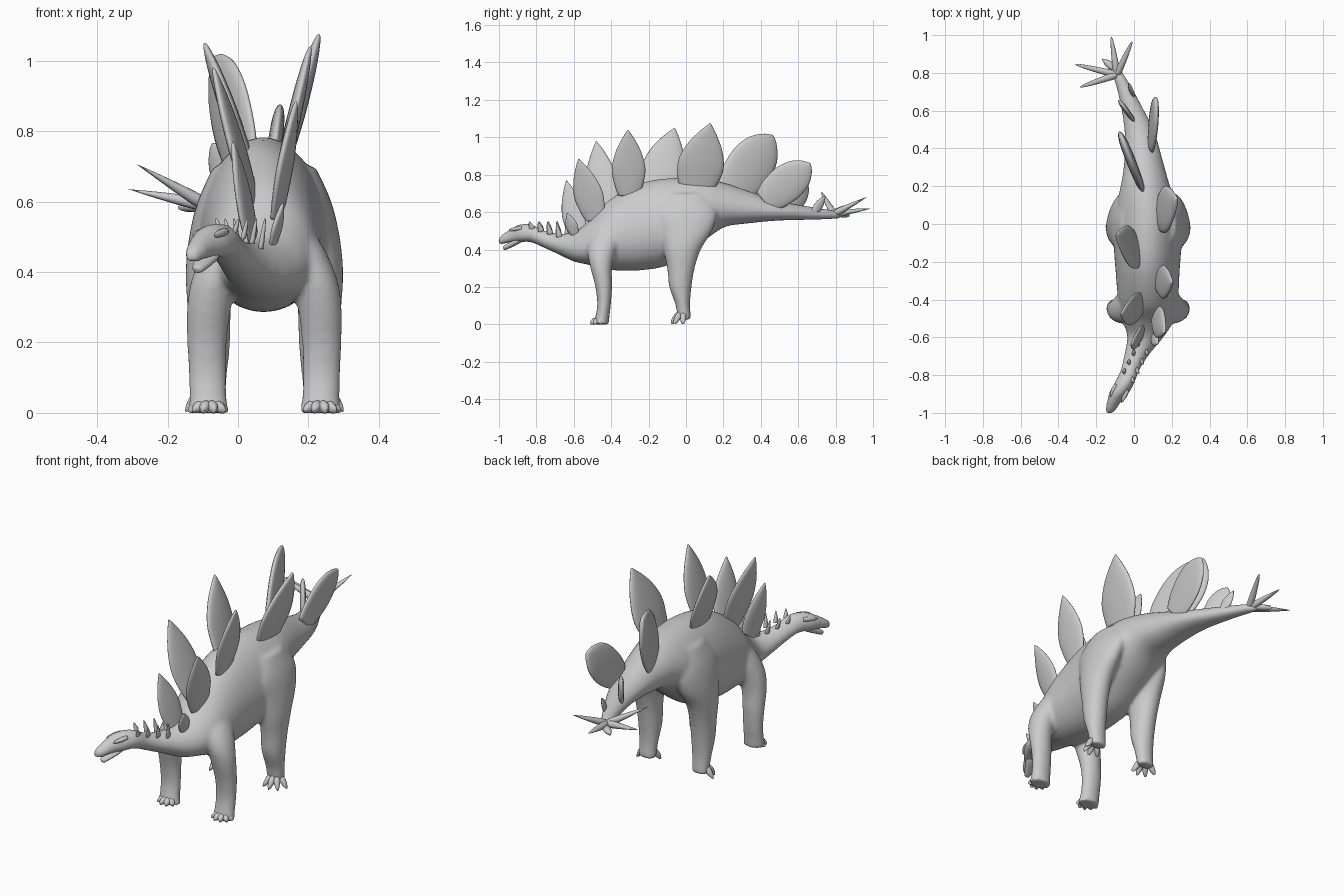
import bpy
import bmesh
from math import cos, sin, pi
from mathutils import Vector

default = bpy.data.objects.get("Cube")
if default:
    bpy.data.objects.remove(default, do_unlink=True)

grey = bpy.data.materials.new("stone grey")
grey.use_nodes = True
grey.diffuse_color = (0.6, 0.6, 0.6, 1)
shader = grey.node_tree.nodes["Principled BSDF"]
shader.inputs["Base Color"].default_value = grey.diffuse_color
shader.inputs["Roughness"].default_value = 0.7

MIDDLE = 0.075  # x of the body's own centre line
X, Y, Z = Vector((1, 0, 0)), Vector((0, 1, 0)), Vector((0, 0, 1))


def resample(rows, steps=5):
    """Smooth a list of number rows with a Catmull-Rom spline."""
    out = []
    for i in range(len(rows) - 1):
        a, b, c, d = (rows[min(max(i + k, 0), len(rows) - 1)] for k in (-1, 0, 1, 2))
        for s in range(steps):
            t = s / steps
            out.append([q + 0.5 * t * (r - p + t * (2 * p - 5 * q + 4 * r - e + t * (3 * (q - r) + e - p)))
                        for p, q, r, e in zip(a, b, c, d)])
    return out + [rows[-1]]


def loft(bm, sections, sides=24, egg=0.0):
    """Skin closed rings; each section is a centre and two half axes."""
    rings = []
    for centre, u, v in sections:
        angles = [2 * pi * k / sides for k in range(sides)]
        rings.append([bm.verts.new(centre + u * cos(a) * (1 - egg * sin(a)) + v * sin(a)) for a in angles])
    faces = [bm.faces.new(rings[0]), bm.faces.new(rings[-1])]
    for low, high in zip(rings, rings[1:]):
        for k in range(sides):
            n = (k + 1) % sides
            faces.append(bm.faces.new((low[k], low[n], high[n], high[k])))
    bmesh.ops.recalc_face_normals(bm, faces=faces)


def finish(name, bm):
    mesh = bpy.data.meshes.new(name)
    bm.to_mesh(mesh)
    bm.free()
    for face in mesh.polygons:
        face.use_smooth = True
    mesh.materials.append(grey)
    obj = bpy.data.objects.new(name, mesh)
    bpy.context.collection.objects.link(obj)
    return obj


def blade(name, base, tip, width, thick, outline, side_hint=Y, sides=16):
    """Tapered plate or spike from base to tip; outline scales its width."""
    base, tip = Vector(base), Vector(tip)
    axis = (tip - base).normalized()
    across = (side_hint - axis * side_hint.dot(axis)).normalized()
    normal = axis.cross(across)
    bm = bmesh.new()
    loft(bm, [(base.lerp(tip, t), across * width * w, normal * thick * w ** 0.5)
              for t, w in resample(outline, 4)], sides)
    return finish(name, bm)


# Body from snout to tail: y, x, z, half width, half height
torso = [
    (-1.003, -.132, .446, .018, .018), (-.98, -.122, .455, .03, .027),
    (-.94, -.105, .473, .038, .036), (-.89, -.077, .487, .053, .048),
    (-.83, -.045, .488, .052, .049), (-.77, -.02, .46, .05, .046),
    (-.69, .015, .432, .066, .054), (-.6, .06, .415, .095, .079),
    (-.52, .075, .435, .13, .117), (-.42, .075, .475, .155, .183),
    (-.25, .072, .52, .168, .232), (-.08, .072, .552, .178, .23),
    (.08, .07, .605, .165, .172), (.2, .06, .637, .13, .12),
    (.32, .052, .628, .104, .09), (.5, .026, .607, .077, .052),
    (.68, -.035, .593, .047, .034), (.8, -.088, .586, .03, .022),
    (.84, -.112, .585, .014, .013),
]
# Legs from foot to hip: z, y, sideways offset, half width, half length
hind = [
    (.025, -.005, .155, .045, .032), (.06, -.012, .155, .046, .037),
    (.11, -.018, .155, .05, .04), (.2, -.03, .155, .058, .06),
    (.3, -.027, .157, .062, .074), (.4, -.02, .157, .067, .1),
    (.5, 0, .146, .068, .14), (.6, 0, .127, .063, .165), (.7, 0, .09, .055, .11),
]
fore = [
    (0, -.455, .158, .06, .043), (.04, -.447, .16, .054, .038),
    (.11, -.438, .162, .054, .037), (.2, -.44, .163, .057, .045),
    (.3, -.453, .157, .063, .058), (.38, -.452, .14, .067, .074),
    (.46, -.43, .11, .064, .085), (.54, -.4, .075, .05, .06),
]
bm = bmesh.new()
loft(bm, [(Vector((x, y, z)), X * w, Z * h) for y, x, z, w, h in resample(torso)], 32, 0.15)
for rows in (hind, fore):
    for side in (-1, 1):
        loft(bm, [(Vector((MIDDLE + side * off, y, z)), X * w, Y * d)
                  for z, y, off, w, d in resample(rows)])
body = finish("body", bm)
fuse = body.modifiers.new("fuse", 'REMESH')
fuse.mode = 'VOXEL'
fuse.voxel_size = 0.009
fuse.use_smooth_shade = True
soften = body.modifiers.new("soften", 'SMOOTH')
soften.factor = 0.5
soften.iterations = 13

# Toes: long and hanging behind, short and flat in front
claw = [(0, .75), (.35, 1), (.75, .65), (1, .08)]
for label, foot_y, height, reach, turns in (("hind", -.012, .06, .042, (-.7, 0, .7, 1.5)),
                                            ("fore", -.455, .024, .035, (-.9, -.3, .3, .9, 1.5))):
    for side, hand in ((-1, "right"), (1, "left")):
        for i, turn in enumerate(turns):
            out = Vector((side * sin(turn), -cos(turn), 0))
            root = Vector((MIDDLE + side * .158, foot_y, height)) + out * .024
            tip = root + out * reach + Z * (.004 - height)
            blade(f"{label}_{hand}_toe_{i}", root, tip, .016, .016, claw, X + Y * .3, 10)

# Head: lower jaw and brows
jaw = [(0, .8), (.3, 1), (.75, .75), (.95, .5), (1, .1)]
blade("lower_jaw", (-.07, -.87, .462), (-.118, -.975, .405), .03, .016, jaw, X)
along = Vector((-.45, -.9, 0)).normalized()
cross = Vector((-along.y, along.x, 0))
for side, hand in ((-1, "right"), (1, "left")):
    brow = Vector((-.082, -.9, .5)) + cross * side * .034
    blade(f"{hand}_brow", brow - along * .04 + Z * .016, brow + along * .035 + Z * .004,
          .012, .011, claw, cross)

# Back plates in two staggered rows: base, tip, half width, yaw, outline
leaf = [(0, .62), (.15, .84), (.4, 1), (.65, .78), (.85, .4), (.97, .1), (1, .01)]
blunt = [(0, .65), (.2, .9), (.5, 1), (.75, .82), (.92, .42), (1, .04)]
left_row = [
    ((.1, -.595, .48), (.127, -.635, .595), .034, .3, leaf),
    ((.11, -.485, .56), (.165, -.575, .885), .08, .2, leaf),
    ((.125, -.305, .69), (.205, -.31, 1.04), .09, 0, leaf),
    ((.125, .045, .7), (.23, .13, 1.075), .124, 0, leaf),
    ((.09, .42, .655), (.118, .665, .86), .1, 0, blunt),
]
right_row = [
    ((.045, -.575, .46), (-.015, -.64, .77), .064, .3, leaf),
    ((.045, -.43, .59), (-.07, -.48, .98), .088, .2, leaf),
    ((.03, -.16, .7), (-.095, -.06, 1.05), .112, -.1, leaf),
    ((.025, .23, .69), (-.068, .465, 1.01), .132, -.4, blunt),
    ((-.015, .565, .61), (-.072, .645, .765), .055, -.75, blunt),
    ((-.005, .68, .59), (-.028, .745, .69), .026, -.5, leaf),
]
for hand, row in (("left", left_row), ("right", right_row)):
    for i, (base, tip, width, yaw, outline) in enumerate(row):
        blade(f"{hand}_back_plate_{i}", base, tip, width, .007 + width * .14, outline, Y + X * yaw, 20)

# Small paired spines along the neck
thorn = [(0, .9), (.15, 1), (.6, .55), (1, .02)]
for i in range(4):
    t = i / 3
    centre = Vector((-.03, -.8, .512)).lerp(Vector((.045, -.655, .468)), t)
    for side, hand in ((-1, "right"), (1, "left")):
        base = centre + cross * side * .022 - Y * side * .012
        tip = base + Z * (.04 + .045 * t) + cross * side * .014 - Y * .012
        blade(f"{hand}_neck_spine_{i}", base, tip, .016, .008, thorn, Y, 10)

# Long tail spikes
root = Vector((-.09, .79, .59))
for i, tip in enumerate([(-.31, .845, .635), (-.285, .725, .705), (-.12, .99, .62), (-.01, .965, .68)]):
    blade(f"tail_spike_{i}", root.lerp(Vector(tip), .04), tip, .018, .018, thorn, Z, 12)
blade("tail_tip", (-.1, .82, .587), (-.17, .875, .583), .02, .015, leaf, X + Y, 12)
